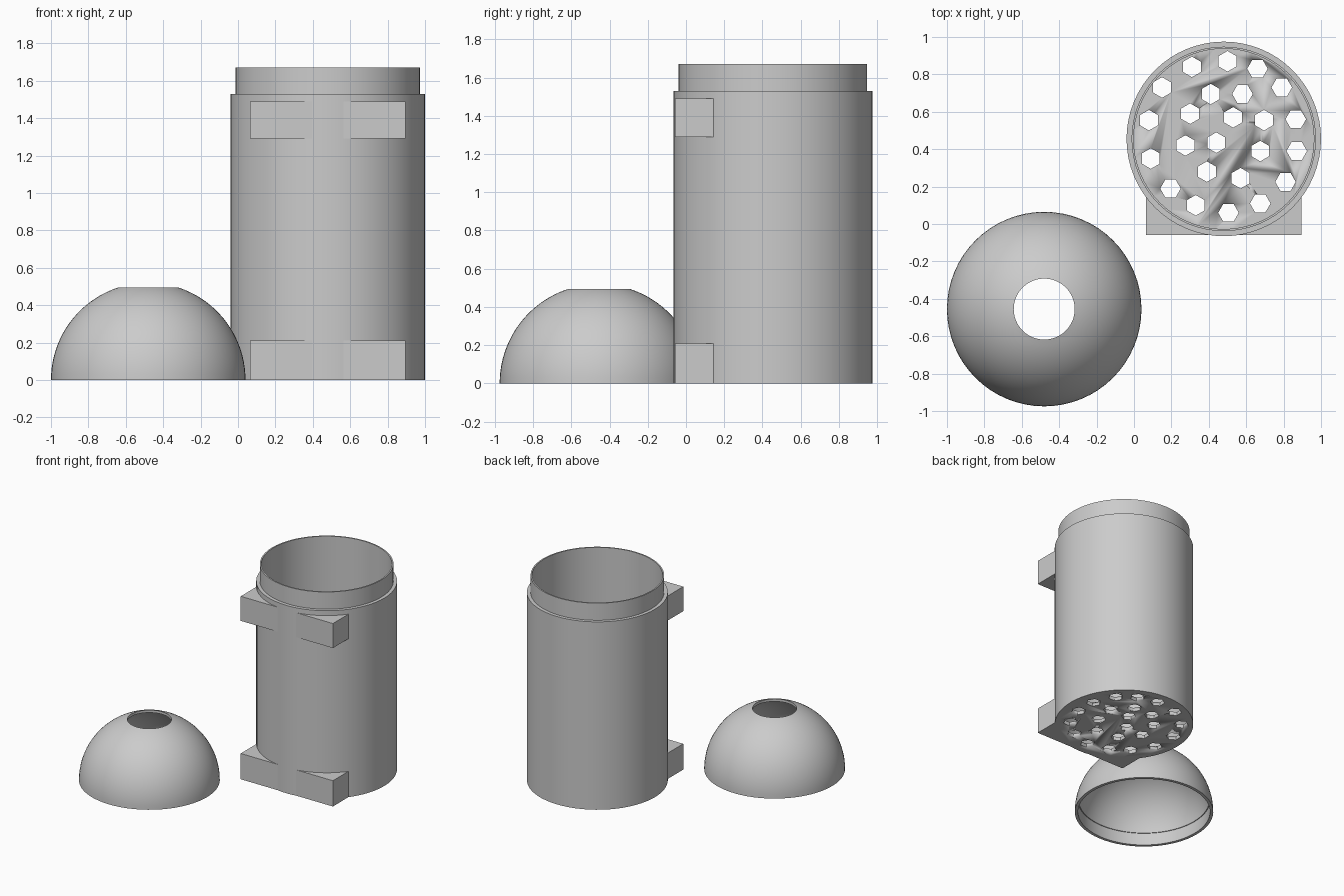
import bpy, bmesh, math
from mathutils import Vector

if "Cube" in bpy.data.objects:
    bpy.data.objects.remove(bpy.data.objects["Cube"])

SEG = 64
CX, CY, R = 0.48, 0.455, 0.52     # canister axis and radius; the dome mirrors it
BORE = 0.482

grey = bpy.data.materials.new("plain grey")
grey.diffuse_color = (0.6, 0.6, 0.6, 1)
grey.use_nodes = True
grey.node_tree.nodes["Principled BSDF"].inputs["Base Color"].default_value = grey.diffuse_color


def finish(bm, name, loc, angle=25):
    bmesh.ops.remove_doubles(bm, verts=bm.verts, dist=1e-5)
    bmesh.ops.recalc_face_normals(bm, faces=bm.faces)
    me = bpy.data.meshes.new(name)
    bm.to_mesh(me)
    bm.free()
    ob = bpy.data.objects.new(name, me)
    bpy.context.collection.objects.link(ob)
    ob.location = loc
    me.materials.append(grey)
    bpy.ops.object.select_all(action='DESELECT')
    ob.select_set(True)
    bpy.context.view_layer.objects.active = ob
    bpy.ops.object.shade_smooth_by_angle(angle=math.radians(angle))
    return ob


def lathe(name, profile, loc):
    """Revolve a closed (radius, z) profile."""
    bm = bmesh.new()
    vs = [bm.verts.new((r, 0, z)) for r, z in profile]
    es = [bm.edges.new((a, b)) for a, b in zip(vs, vs[1:] + vs[:1])]
    bmesh.ops.spin(bm, geom=vs + es, cent=(0, 0, 0), axis=(0, 0, 1),
                   angle=2 * math.pi, steps=SEG, use_duplicate=False)
    return finish(bm, name, loc)


def add_prism(bm, outline, z0, z1):
    f = bm.faces.new([bm.verts.new((x, y, z0)) for x, y in outline])
    ext = bmesh.ops.extrude_face_region(bm, geom=[f], use_keep_orig=True)
    up = [v for v in ext["geom"] if isinstance(v, bmesh.types.BMVert)]
    bmesh.ops.translate(bm, verts=up, vec=Vector((0, 0, z1 - z0)))


def circle(r, n, cx=0, cy=0, turn=0):
    return [(cx + r * math.cos(turn + 2 * math.pi * i / n),
             cy + r * math.sin(turn + 2 * math.pi * i / n)) for i in range(n)]


# Canister wall with the narrower collar on top
lathe("canister_wall", [(R, 0), (R, 1.53), (0.493, 1.53), (0.493, 1.67),
                        (BORE, 1.67), (BORE, 0)], (CX, CY, 0))

# Mounting brackets: flat front, hollowed at the back to hug the wall
half, front, hug = 0.415, -0.5125, 0.506
start, end = math.asin(front / hug) if front > -hug else -math.pi / 2, 0
for name, z0, z1 in (("lower_bracket", 0, 0.21), ("upper_bracket", 1.29, 1.49)):
    bm = bmesh.new()
    back = -math.sqrt(R * R - half * half)
    a0 = math.acos(half / hug)
    arc = [(hug * math.cos(a), hug * math.sin(a))
           for a in (-a0 - (math.pi - 2 * a0) * i / 24 for i in range(25))]
    add_prism(bm, [(-half, front), (half, front), (half, back)] + arc
              + [(-half, back)], z0, z1)
    finish(bm, name, (CX, CY, 0))

# Drain floor with hexagonal holes; True means points up, False points sideways
HOLES = [
    (.15, .73, 1), (.31, .84, 1), (.50, .87, 1), (.66, .83, 0), (.79, .73, 0),
    (.865, .56, 0), (.87, .39, 0), (.81, .225, 0), (.675, .11, 0),
    (.505, .06, 0), (.33, .10, 1), (.195, .19, 0), (.09, .35, 1), (.08, .555, 1),
    (.41, .695, 1), (.58, .695, 0), (.695, .555, 1), (.675, .39, 1),
    (.57, .245, 1), (.39, .28, 1), (.275, .42, 1), (.30, .59, 1),
    (.53, .57, 1), (.44, .435, 1)]
bm = bmesh.new()
add_prism(bm, circle(BORE + 0.004, SEG), 0, 0.03)
floor = finish(bm, "drain_floor", (CX, CY, 0))

bm = bmesh.new()
for x, y, up in HOLES:
    add_prism(bm, circle(0.055, 6, x - CX, y - CY, math.pi / 6 if up else 0),
              -0.1, 0.1)
cutter = finish(bm, "hole_cutter", (CX, CY, 0))
cutter.hide_render = True
cutter.hide_set(True)
cut = floor.modifiers.new("holes", 'BOOLEAN')
cut.operation, cut.solver, cut.object = 'DIFFERENCE', 'EXACT', cutter
bpy.context.view_layer.objects.active = floor
bpy.ops.object.modifier_apply(modifier=cut.name)
bpy.data.objects.remove(cutter, do_unlink=True)

# Dome lid: spherical shell, round opening on top, seat for the collar below
HOLE, SEAT, INNER, SEAT_Z = 0.163, 0.496, 0.5, 0.1


def sphere_arc(r, a0, a1, n=20):
    return [(r * math.cos(a0 + (a1 - a0) * i / n),
             r * math.sin(a0 + (a1 - a0) * i / n)) for i in range(n + 1)]


outer = sphere_arc(R, 0, math.acos(HOLE / R))
inner = sphere_arc(INNER, math.acos(HOLE / INNER), math.asin(SEAT_Z / INNER))
lathe("dome_lid", outer + inner + [(SEAT, SEAT_Z), (SEAT, 0)], (-CX, -CY, 0))
